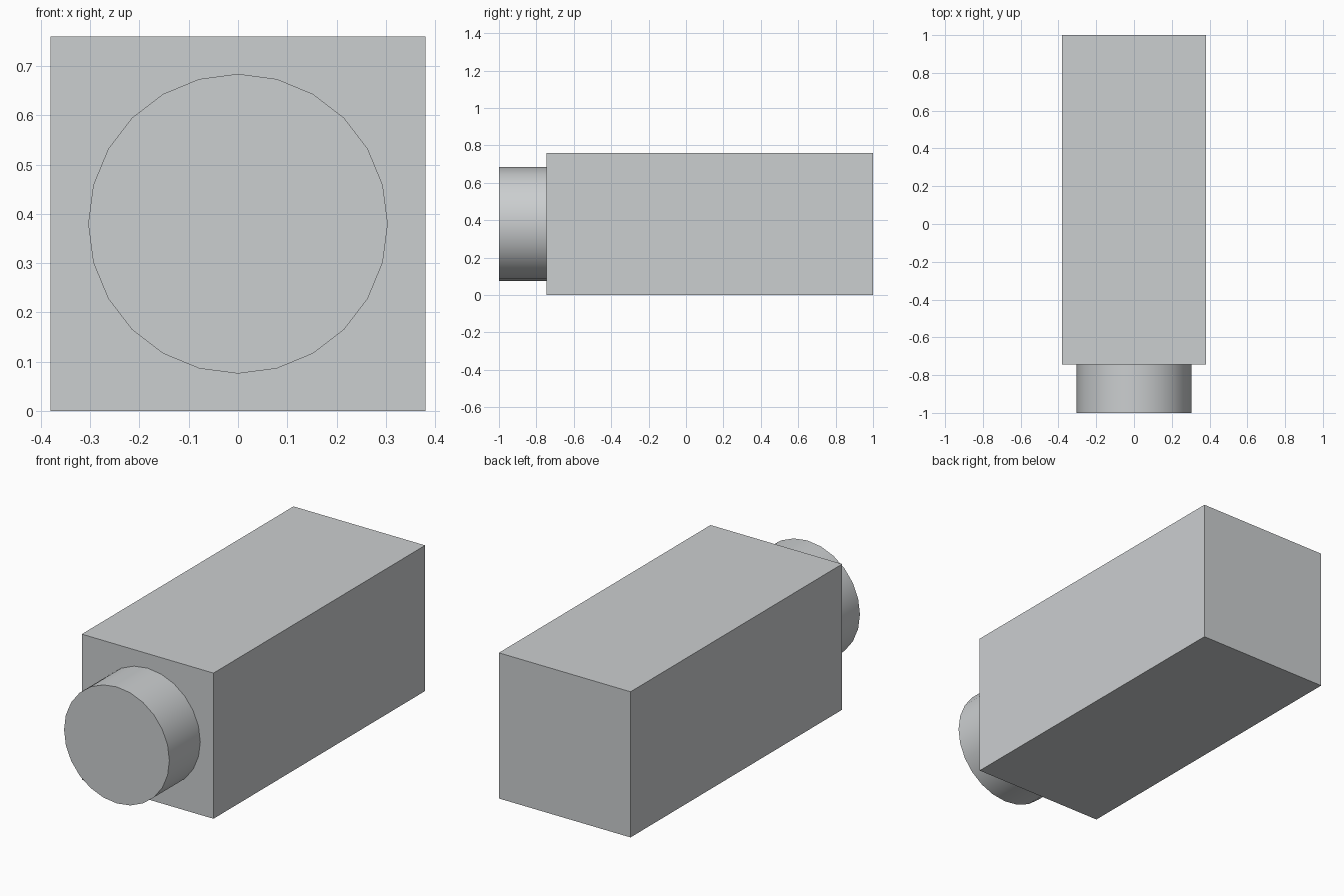
import bpy
import math

if "Cube" in bpy.data.objects:
    bpy.data.objects.remove(bpy.data.objects["Cube"], do_unlink=True)

GREY = (0.6, 0.62, 0.63, 1.0)
WIDTH, FRONT, BACK, TIP = 0.76, -0.745, 1.0, -1.0

grey = bpy.data.materials.new("plain_grey")
grey.use_nodes = True
grey.diffuse_color = GREY
grey.node_tree.nodes["Principled BSDF"].inputs["Base Color"].default_value = GREY


def finish(name):
    obj = bpy.context.object
    obj.name = name
    obj.data.materials.append(grey)
    bpy.ops.object.transform_apply(location=False, rotation=True, scale=True)
    return obj


# Long square body
bpy.ops.mesh.primitive_cube_add(size=1, location=(0, (FRONT + BACK) / 2, WIDTH / 2))
bpy.context.object.scale = (WIDTH, BACK - FRONT, WIDTH)
finish("body")

# Short round barrel on the front
bpy.ops.mesh.primitive_cylinder_add(
    vertices=24, radius=0.304, depth=FRONT - TIP,
    location=(0, (FRONT + TIP) / 2, WIDTH / 2), rotation=(math.pi / 2, 0, 0))
finish("front_barrel")
bpy.ops.object.shade_smooth_by_angle(angle=math.radians(30))
